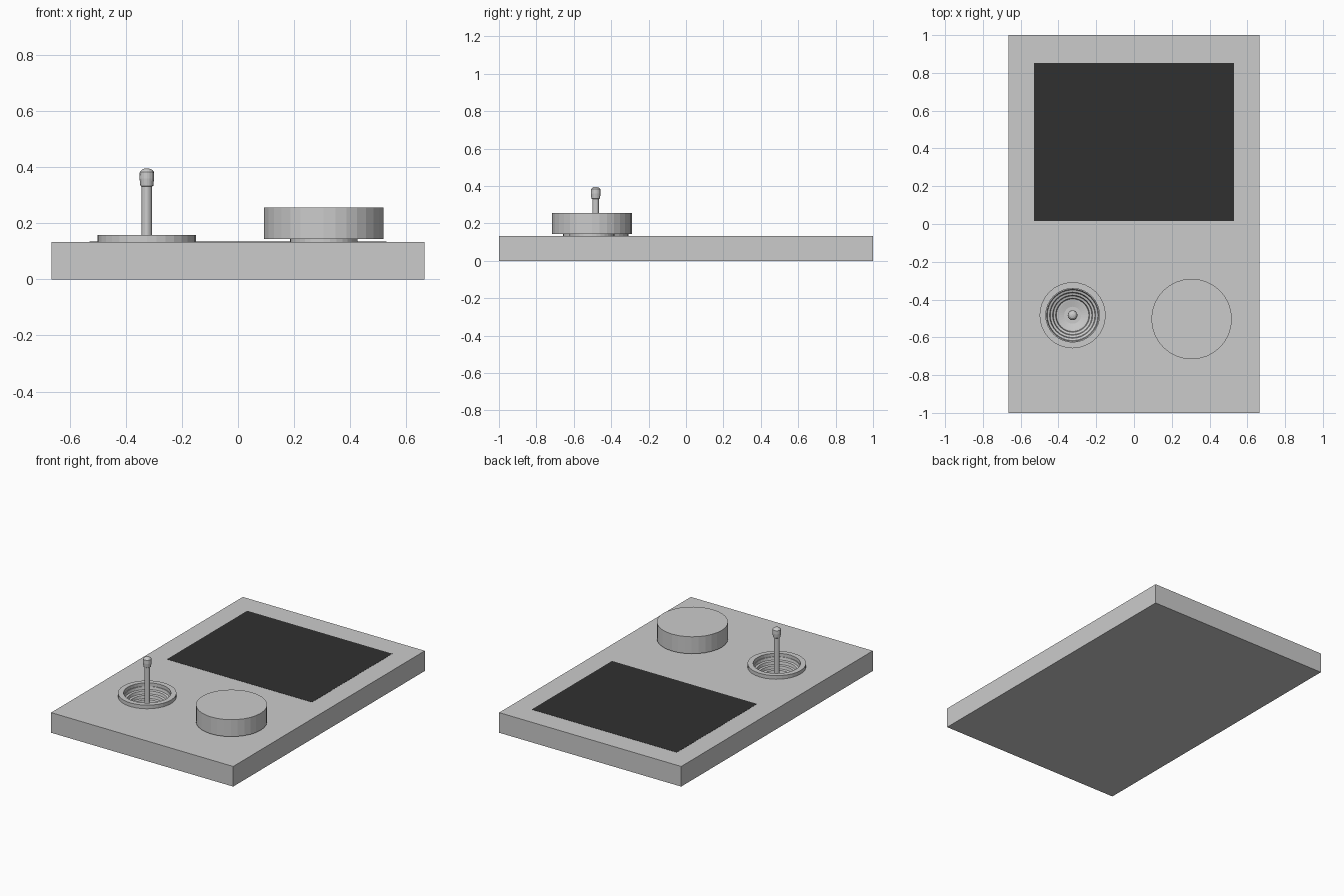
import bpy, math

if "Cube" in bpy.data.objects:
    bpy.data.objects.remove(bpy.data.objects["Cube"])

def box(name, x0, x1, y0, y1, z0, z1):
    bpy.ops.mesh.primitive_cube_add(size=1, location=((x0+x1)/2, (y0+y1)/2, (z0+z1)/2))
    o = bpy.context.object
    o.name = name
    o.scale = (x1-x0, y1-y0, z1-z0)
    bpy.ops.object.transform_apply(location=False, rotation=False, scale=True)
    return o

def lathe(name, profile, x, y, n=32, closed=False):
    """Revolve (radius, z) points around a vertical axis; open ends get caps."""
    verts, faces, k = [], [], len(profile)
    for r, z in profile:
        for i in range(n):
            a = 2 * math.pi * i / n
            verts.append((r * math.cos(a), r * math.sin(a), z))
    for j in range(k if closed else k - 1):
        p, q = j * n, (j + 1) % k * n
        for i in range(n):
            i2 = (i + 1) % n
            faces.append((p + i, p + i2, q + i2, q + i))
    if not closed:
        faces.append(tuple(reversed(range(n))))
        faces.append(tuple(range((k - 1) * n, k * n)))
    me = bpy.data.meshes.new(name)
    me.from_pydata(verts, [], faces)
    o = bpy.data.objects.new(name, me)
    o.location = (x, y, 0)
    bpy.context.collection.objects.link(o)
    return o

TOP = 0.133
STICK = (-0.325, -0.483)
KNOB = (0.305, -0.503)

# case with a round well for the joystick
case = box("case", -0.665, 0.665, -1, 1, 0, TOP)
cutter = lathe("well_cutter", [(0.145, 0.025), (0.145, 0.2)], *STICK)
cutter.hide_render = True
cutter.hide_viewport = True
cut = case.modifiers.new("well", 'BOOLEAN')
cut.operation = 'DIFFERENCE'
cut.solver = 'EXACT'
cut.object = cutter

# dark screen, barely proud of the case
screen = box("screen", -0.53, 0.53, 0.015, 0.853, TOP - 0.01, TOP + 0.001)
dark = bpy.data.materials.new("dark_screen")
dark.diffuse_color = (0.03, 0.03, 0.03, 1)
dark.use_nodes = True
dark.node_tree.nodes["Principled BSDF"].inputs["Base Color"].default_value = dark.diffuse_color
screen.data.materials.append(dark)

# joystick collar
lathe("joystick_collar", [(0.175, TOP - 0.005), (0.175, 0.157), (0.142, 0.157),
                          (0.142, TOP - 0.005)], *STICK, closed=True)

# ribbed boot stepping down into the well
boot = [(0.145, 0.03), (0.145, 0.135)]
for i in range(4):
    r, z = 0.138 - 0.016 * i, 0.135 - 0.022 * i
    boot += [(r, z), (r - 0.004, z - 0.018)]
boot += [(0.078, 0.05), (0.045, 0.042), (0.02, 0.042)]
lathe("joystick_boot", boot, *STICK)

# joystick lever with a rounded tip
lathe("joystick_lever", [(0.018, 0.035), (0.018, 0.33), (0.023, 0.333), (0.026, 0.36),
                         (0.025, 0.383), (0.016, 0.392), (0.006, 0.395)], *STICK, n=16)

# rotary knob on a short spindle
lathe("knob_spindle", [(0.12, TOP - 0.005), (0.12, 0.145)], *KNOB)
lathe("knob", [(0.213, 0.143), (0.213, 0.255)], *KNOB)
